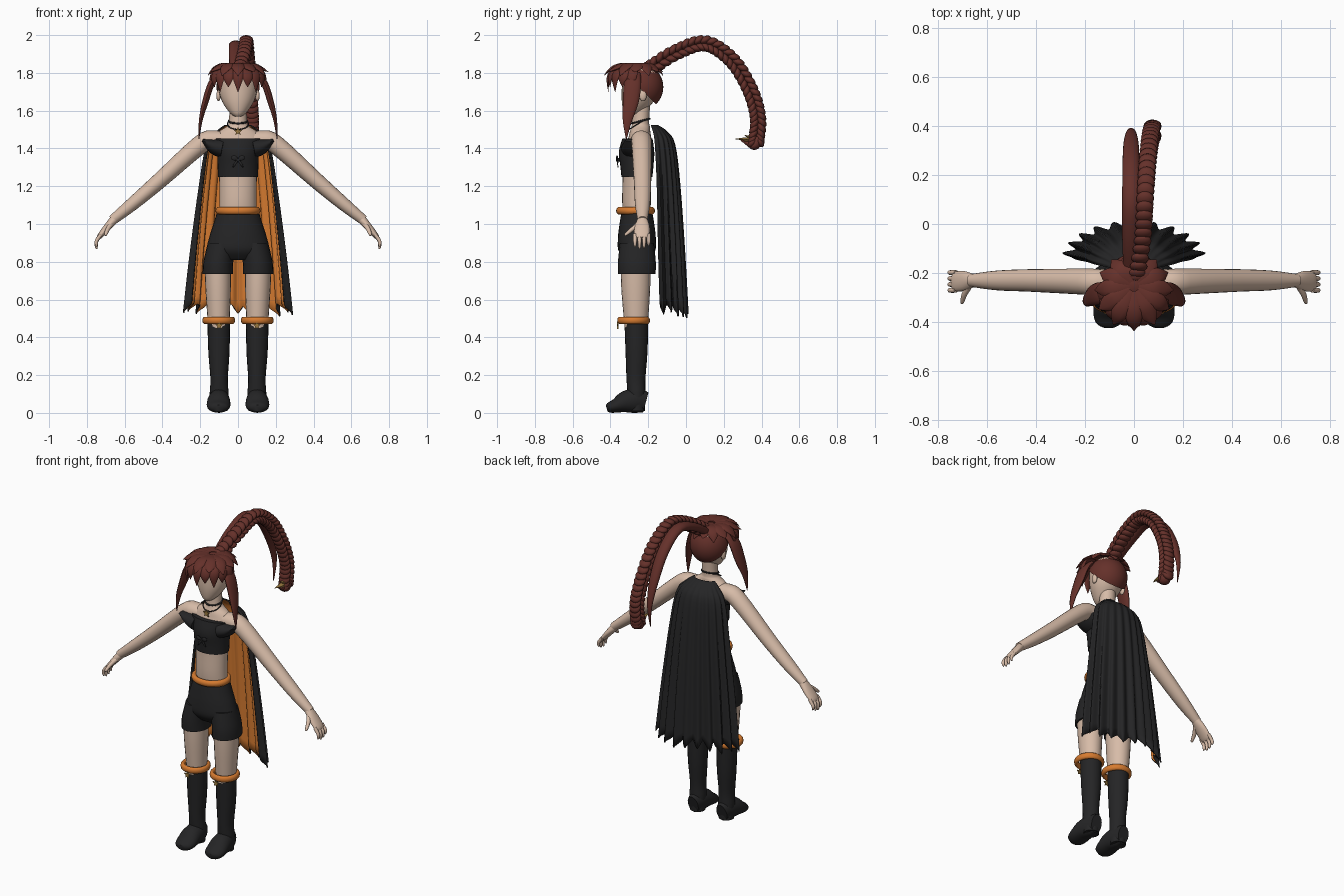
import bpy, bmesh, math, random
from mathutils import Vector, Matrix

random.seed(4)
if "Cube" in bpy.data.objects:
    bpy.data.objects.remove(bpy.data.objects["Cube"])


def material(name, r, g, b):
    m = bpy.data.materials.new(name)
    m.use_nodes = True
    m.diffuse_color = (r, g, b, 1)
    bsdf = next(n for n in m.node_tree.nodes if n.type == 'BSDF_PRINCIPLED')
    bsdf.inputs["Base Color"].default_value = (r, g, b, 1)
    bsdf.inputs["Roughness"].default_value = 0.9
    return m


SKIN = material("skin", .68, .50, .39)
BLACK = material("black_cloth", .018, .018, .019)
ORANGE = material("orange_trim", .68, .20, .03)
HAIR = material("auburn_hair", .13, .030, .023)
GOLD = material("dull_gold", .32, .19, .05)
X, Y, Z = Vector((1, 0, 0)), Vector((0, 1, 0)), Vector((0, 0, 1))


def finish(name, bm, *mats, fix=True, sharp=50):
    if fix:
        bmesh.ops.recalc_face_normals(bm, faces=bm.faces)
    me = bpy.data.meshes.new(name)
    bm.to_mesh(me)
    bm.free()
    for m in mats:
        me.materials.append(m)
    for p in me.polygons:
        p.use_smooth = True
    me.set_sharp_from_angle(angle=math.radians(sharp))
    ob = bpy.data.objects.new(name, me)
    bpy.context.collection.objects.link(ob)
    return ob


def smooth_path(pts, k):
    """Catmull-Rom through points of any dimension."""
    out = []
    for i in range(len(pts) - 1):
        a, b, c, d = (pts[max(0, min(len(pts) - 1, i + j))] for j in (-1, 0, 1, 2))
        for s in range(k):
            t = s / k
            out.append([q + t * (r - p) / 2 + t * t * (2 * p - 5 * q + 4 * r - w) / 2
                        + t ** 3 * (3 * q - p - 3 * r + w) / 2
                        for p, q, r, w in zip(a, b, c, d)])
    return out + [list(pts[-1])]


def tube(name, pts, mat, side=X, flat=False, n=20, k=4):
    """Loft ellipses along points (x, y, z, radius along side, other radius)."""
    path = smooth_path(pts, k)
    bm, rings = bmesh.new(), []
    for i, p in enumerate(path):
        t = Z if flat else (Vector(path[min(i + 1, len(path) - 1)][:3])
                            - Vector(path[max(i - 1, 0)][:3])).normalized()
        v = t.cross(side).normalized()
        u = v.cross(t)
        ru, rv = max(p[3], .001), max(p[4], .001)
        angles = [math.tau * j / n for j in range(n)]
        rings.append([bm.verts.new(Vector(p[:3]) + u * ru * math.cos(a) + v * rv * math.sin(a))
                      for a in angles])
    for a, b in zip(rings, rings[1:]):
        for j in range(n):
            bm.faces.new((a[j], a[(j + 1) % n], b[(j + 1) % n], b[j]))
    bm.faces.new(rings[0])
    bm.faces.new(rings[-1])
    return finish(name, bm, mat)


def ring(name, loc, major, minor, mat, scale=(1, 1, 1), tilt=0):
    bpy.ops.mesh.primitive_torus_add(location=loc, rotation=(tilt, 0, 0), major_radius=major,
                                     minor_radius=minor, major_segments=32, minor_segments=10)
    ob = bpy.context.object
    ob.name, ob.scale = name, scale
    ob.data.materials.append(mat)
    for p in ob.data.polygons:
        p.use_smooth = True


def star(name, loc, r):
    bm = bmesh.new()
    pts = [Vector((math.sin(i * math.pi / 5), 0, math.cos(i * math.pi / 5)))
           * (r * .45 if i % 2 else r) for i in range(10)]
    face = bm.faces.new([bm.verts.new(Vector(loc) + p) for p in pts])
    ext = bmesh.ops.extrude_face_region(bm, geom=[face])
    bmesh.ops.translate(bm, verts=[v for v in ext["geom"] if isinstance(v, bmesh.types.BMVert)],
                        vec=(0, .008, 0))
    finish(name, bm, GOLD)


def blob(bm, loc, axes, size):
    """Ellipsoid with the given axis vectors and half sizes."""
    rot = Matrix(axes).transposed().to_4x4()
    mat = Matrix.Translation(loc) @ rot @ Matrix.Diagonal((*size, 1))
    bmesh.ops.create_uvsphere(bm, u_segments=12, v_segments=8, radius=1, matrix=mat)


# Torso, neck and head
tube("torso", [(0, -.26, 1.03, .1, .07), (0, -.262, 1.12, .098, .076), (0, -.26, 1.25, .1, .075),
               (0, -.255, 1.38, .108, .08), (0, -.245, 1.45, .13, .062), (0, -.243, 1.49, .1, .054),
               (0, -.24, 1.515, .062, .049), (0, -.24, 1.54, .048, .045),
               (0, -.235, 1.63, .046, .045)], SKIN, flat=True, n=28)
tube("head", [(0, -.295, 1.568, .015, .02), (0, -.28, 1.59, .045, .05), (0, -.255, 1.65, .085, .085),
              (0, -.24, 1.72, .104, .1), (0, -.235, 1.78, .1, .1), (0, -.235, 1.83, .06, .06),
              (0, -.235, 1.84, .01, .01)], SKIN, flat=True, n=28)

# Crop top with a small bow
tube("crop_top", [(0, -.26, 1.25, .106, .082), (0, -.26, 1.31, .108, .088),
                  (0, -.262, 1.38, .112, .094), (0, -.257, 1.452, .13, .08)], BLACK, flat=True, n=28)
tube("bow_knot", [(0, -.35, 1.34, .009, .009), (0, -.37, 1.34, .008, .008)], BLACK)

# Shorts and belt
tube("shorts_hips", [(0, -.26, 1.06, .112, .082), (0, -.26, 1.0, .13, .092), (0, -.26, .93, .152, .1),
                     (0, -.26, .86, .162, .098), (0, -.26, .81, .1, .06)], BLACK, flat=True, n=28)
ring("belt", (0, -.267, 1.07), .102, .018, ORANGE, (1, .86, 1.1))

# Neck jewellery
ring("choker", (0, -.24, 1.545), .049, .005, BLACK, tilt=.25)
ring("pendant_cord", (0, -.255, 1.53), .056, .003, BLACK, tilt=.55)
star("star_pendant", (0, -.318, 1.49), .024)

# Paired limbs and clothing
for s, label in ((1, "left"), (-1, "right")):
    tube(label + "_arm", [(s * .05, -.24, 1.445, .05, .04), (s * .13, -.238, 1.445, .054, .05),
                          (s * .2, -.235, 1.42, .053, .05), (s * .42, -.23, 1.225, .046, .042),
                          (s * .56, -.23, 1.105, .04, .035), (s * .665, -.23, 1.02, .026, .026)],
         SKIN, side=Y)
    tube(label + "_palm", [(s * .65, -.23, 1.03, .025, .024), (s * .69, -.232, .985, .04, .02),
                           (s * .728, -.234, .94, .04, .015), (s * .738, -.234, .925, .03, .01)],
         SKIN, side=Y)
    for f in range(4):
        y = -.27 + f * .024
        drop = (.01, 0, .004, .016)[f]
        tube(label + "_finger", [(s * .725, y, .945, .01, .01), (s * .748, y, .912, .01, .01),
                                 (s * .75, y, .88 + drop, .008, .008),
                                 (s * .747, y, .868 + drop, .003, .003)], SKIN, side=Y, n=10)
    tube(label + "_thumb", [(s * .67, -.25, 1.0, .014, .014), (s * .69, -.285, .972, .012, .012),
                            (s * .7, -.318, .945, .008, .008), (s * .7, -.324, .94, .003, .003)],
         SKIN, side=Z, n=10)
    tube(label + "_top_sleeve", [(s * .08, -.265, 1.4, .08, .052), (s * .13, -.262, 1.412, .076, .04),
                                 (s * .185, -.258, 1.442, .065, .009)], BLACK, side=Y)
    tube(label + "_bow_loop", [(0, -.362, 1.34, .004, .004), (s * .02, -.365, 1.35, .005, .014),
                               (s * .036, -.362, 1.348, .003, .008)], BLACK, side=Y, n=10)
    tube(label + "_bow_tail", [(0, -.36, 1.34, .004, .004), (s * .015, -.362, 1.32, .003, .007),
                               (s * .028, -.36, 1.3, .002, .002)], BLACK, side=Y, n=10)
    tube(label + "_shorts_leg", [(s * .107, -.26, .735, .08, .099), (s * .104, -.26, .8, .079, .1),
                                 (s * .085, -.26, .9, .075, .09)], BLACK, flat=True)
    tube(label + "_thigh", [(s * .107, -.267, .78, .07, .079), (s * .105, -.266, .65, .067, .076),
                            (s * .102, -.264, .45, .056, .061)], SKIN, flat=True)
    ring(label + "_boot_band", (s * .102, -.277, .49), .073, .014, ORANGE, (1, 1, 1.4))
    star(label + "_band_charm", (s * .1, -.366, .462), .022)
    tube(label + "_boot_shaft", [(s * .102, -.263, .485, .06, .063), (s * .101, -.262, .32, .056, .058),
                                 (s * .1, -.265, .18, .046, .05), (s * .1, -.262, .1, .05, .047),
                                 (s * .1, -.26, .01, .045, .043)], BLACK, flat=True)
    tube(label + "_boot_foot", [(s * .1, -.213, .055, .036, .055), (s * .1, -.26, .065, .052, .065),
                                (s * .102, -.32, .058, .061, .058), (s * .103, -.37, .038, .062, .038),
                                (s * .103, -.405, .028, .05, .028),
                                (s * .103, -.42, .024, .025, .018)], BLACK)
    tube(label + "_side_lock", [(s * .095, -.27, 1.8, .03, .014), (s * .14, -.282, 1.745, .045, .018),
                                (s * .172, -.292, 1.65, .042, .017), (s * .197, -.31, 1.55, .025, .01),
                                (s * .207, -.316, 1.45, .002, .002)], HAIR, side=Y, n=14)
    ear = bmesh.new()
    blob(ear, (s * .103, -.228, 1.68), (X, Y, Z), (.012, .02, .03))
    finish(label + "_ear", ear, SKIN)

# Cape: pleated sheet with ragged hem, lined by the solidify modifier
profile = smooth_path([(1.525, .07, -.185, .035), (1.49, .115, -.175, .075), (1.42, .165, -.165, .105),
                       (1.2, .2, -.155, .12), (.85, .242, -.148, .135), (.55, .272, -.14, .142)], 4)
COLS, PLEATS = 110, 11
hem = [random.uniform(.01, .05) for _ in range(PLEATS + 1)]
bm, rows = bmesh.new(), []
for j, (z, w, front, depth) in enumerate(profile):
    t, row = j / (len(profile) - 1), []
    for i in range(COLS + 1):
        a = math.pi * i / COLS
        fold = PLEATS * i / COLS
        r = 1 - .085 * t * math.cos(math.tau * fold)
        tooth = abs(2 * (fold % 1) - 1) * .05 - hem[int(fold)]
        row.append(bm.verts.new((-math.cos(a) * w * r, front + math.sin(a) * depth * r,
                                 z + tooth * t ** 8)))
    rows.append(row)
for a, b in zip(rows, rows[1:]):
    for i in range(COLS):
        bm.faces.new((a[i], a[i + 1], b[i + 1], b[i]))
cape = finish("cape", bm, BLACK, ORANGE, fix=False)
lining = cape.modifiers.new("lining", 'SOLIDIFY')
lining.thickness, lining.offset, lining.material_offset = .008, -1, 1

# Hair cap: ellipsoid cut along the hairline
bm = bmesh.new()
bmesh.ops.create_uvsphere(bm, u_segments=32, v_segments=20, radius=1,
                          matrix=Matrix.Translation((0, -.237, 1.725)) @ Matrix.Diagonal((.114, .117, .122, 1)))
bmesh.ops.bisect_plane(bm, geom=bm.verts[:] + bm.edges[:] + bm.faces[:], plane_co=(0, -.235, 1.71),
                       plane_no=(0, 1, 1), clear_inner=True)
finish("hair_cap", bm, HAIR)


def tuft(name, deg, shape, width):
    """Flat pointed lock radiating from the crown; shape lists (radius, height)."""
    a = math.radians(deg)
    reach = 1 - .17 * math.sin(a)
    widths = (.6, 1, .85, .05)
    pts = [(math.cos(a) * r * reach, -.25 + math.sin(a) * r * reach, z, width * w, .011 * w)
           for (r, z), w in zip(shape, widths)]
    tube(name, pts, HAIR, side=Vector((-math.sin(a), math.cos(a), 0)), n=10)


# Layered tufts around the crown and over the forehead
for i in range(13):
    tuft("crown_tuft", 270 + i * 360 / 13,
         [(.02, 1.842), (.08, 1.842), (.125, 1.822), (.158, 1.785 + .02 * (i % 2))], .036)
for i in range(9):
    tuft("fringe_tuft", 196 + i * 18.5,
         [(.07, 1.825), (.118, 1.81), (.138, 1.77), (.138, 1.7 + .025 * (i % 2))], .032)

# Braid: two rows of slanted lobes along an arc
arc = [(.01, -.21, 1.81), (.035, -.06, 1.905), (.045, .1, 1.955), (.055, .24, 1.87),
       (.065, .335, 1.72), (.075, .38, 1.57), (.075, .372, 1.44)]
path = [Vector(p) for p in smooth_path(arc, 5)]
bm = bmesh.new()
for i, p in enumerate(path):
    t = (path[min(i + 1, len(path) - 1)] - path[max(i - 1, 0)]).normalized()
    normal = t.cross(X).normalized()
    for s in (1, -1):
        long = (t + normal * s * .6).normalized()
        out = long.cross(X).normalized()
        flat = out.cross(long)
        blob(bm, p + normal * s * .02 + t * (.01 if s > 0 else 0), (long, out, flat), (.034, .02, .036))
finish("braid", bm, HAIR)

# Loose ponytail strand beside the braid
tube("ponytail_strand", [(-.012, y, z - .008, r, r * .7) for (x, y, z), r in
                         zip(arc, (.03, .036, .036, .035, .03, .016, .002))], HAIR, side=X)

# Braid end: curled tip and tie
tube("braid_tip", [(.075, .385, 1.46, .03, .03), (.075, .365, 1.42, .032, .028),
                   (.075, .34, 1.425, .022, .02), (.075, .29, 1.445, .003, .003)], HAIR, side=X)
for dz, dy in ((.02, .05), (.0, .0), (-.015, .035)):
    tube("braid_tie", [(.075, .36, 1.45, .012, .01), (.08, .31 + dy / 2, 1.45 + dz / 2, .014, .008),
                       (.075, .26 + dy, 1.45 + dz, .001, .001)], GOLD, side=X, n=8)
